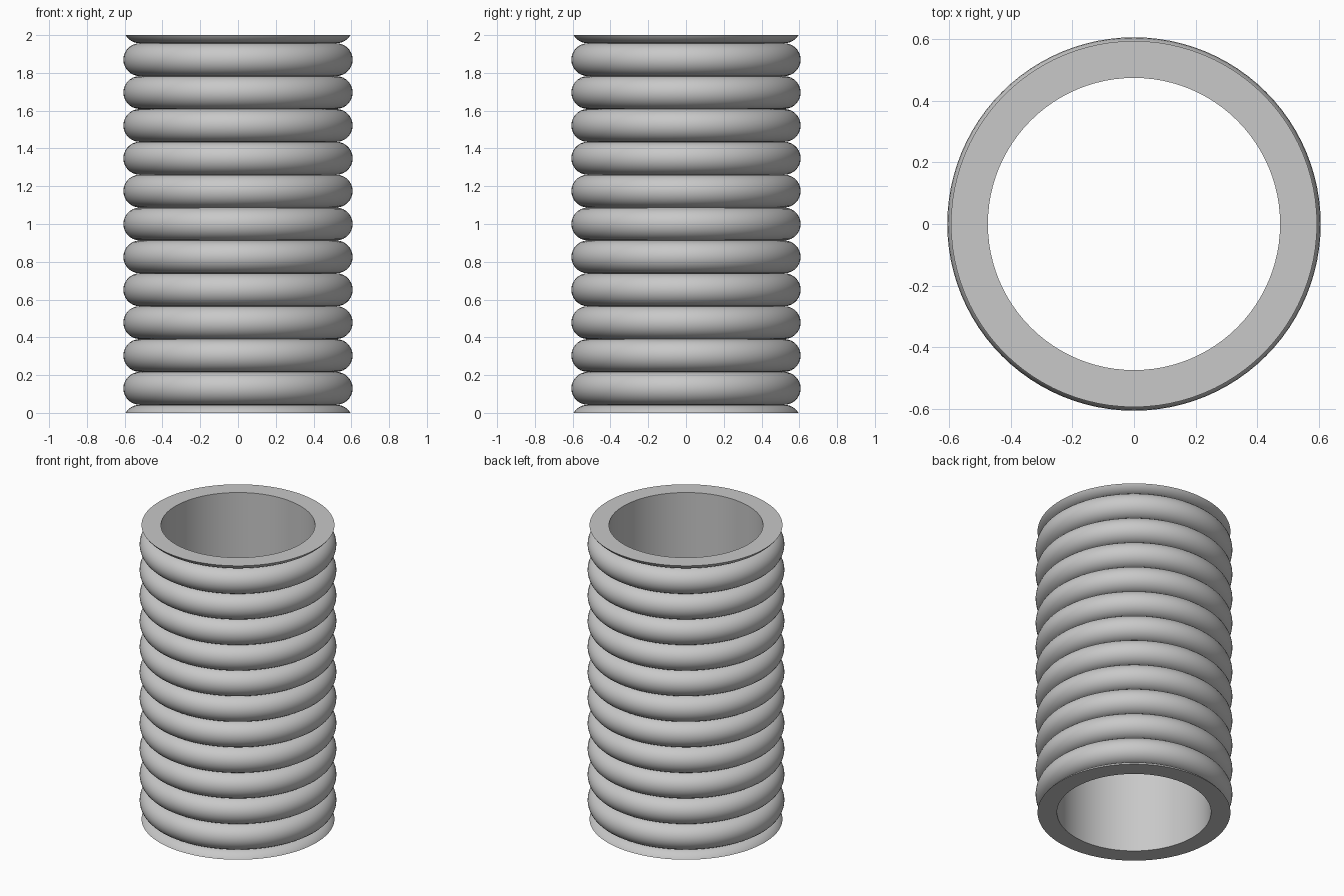
import bpy, bmesh, math

cube = bpy.data.objects.get("Cube")
if cube:
    bpy.data.objects.remove(cube)

SEGMENTS = 96
ARC_STEPS = 14
HEIGHT = 2.0
INNER = 0.475
GROOVE = 0.52
RIB = 0.087          # radius of each rounded rib
RIB_COUNT = 11       # full ribs between the two cut ends

grey = bpy.data.materials.new("light grey")
grey.use_nodes = True
colour = (0.58, 0.58, 0.58, 1)
grey.diffuse_color = colour
grey.node_tree.nodes["Principled BSDF"].inputs["Base Color"].default_value = colour


def rib_arc(centre, start, end):
    """Profile points of one rounded rib, angles measured from horizontal."""
    for k in range(ARC_STEPS + 1):
        a = start + (end - start) * k / ARC_STEPS
        yield (GROOVE + RIB * math.cos(a), centre + RIB * math.sin(a))


# Outer profile: cut rib, full ribs, cut rib
half = math.pi / 2
first = HEIGHT / 2 - RIB * (RIB_COUNT + 1)
cut = math.asin(-first / RIB)
profile = [(INNER, 0.0)]
for i in range(RIB_COUNT + 2):
    start = cut if i == 0 else -half
    end = -cut if i == RIB_COUNT + 1 else half
    points = list(rib_arc(first + 2 * RIB * i, start, end))
    profile += points if i == 0 else points[1:] if i else points
profile.append((INNER, HEIGHT))

# Revolve the closed profile into a hollow ribbed tube
bm = bmesh.new()
verts = [bm.verts.new((r, 0, z)) for r, z in profile]
edges = [bm.edges.new((verts[i - 1], v)) for i, v in enumerate(verts)]
bmesh.ops.spin(bm, geom=verts + edges, cent=(0, 0, 0), axis=(0, 0, 1),
               angle=2 * math.pi, steps=SEGMENTS, use_merge=True)
bmesh.ops.remove_doubles(bm, verts=bm.verts, dist=0.0001)
bmesh.ops.recalc_face_normals(bm, faces=bm.faces)
mesh = bpy.data.meshes.new("ribbed_tube")
bm.to_mesh(mesh)
bm.free()
mesh.materials.append(grey)

tube = bpy.data.objects.new("ribbed_tube", mesh)
bpy.context.collection.objects.link(tube)
bpy.context.view_layer.objects.active = tube
tube.select_set(True)
bpy.ops.object.shade_smooth_by_angle(angle=math.radians(35))
